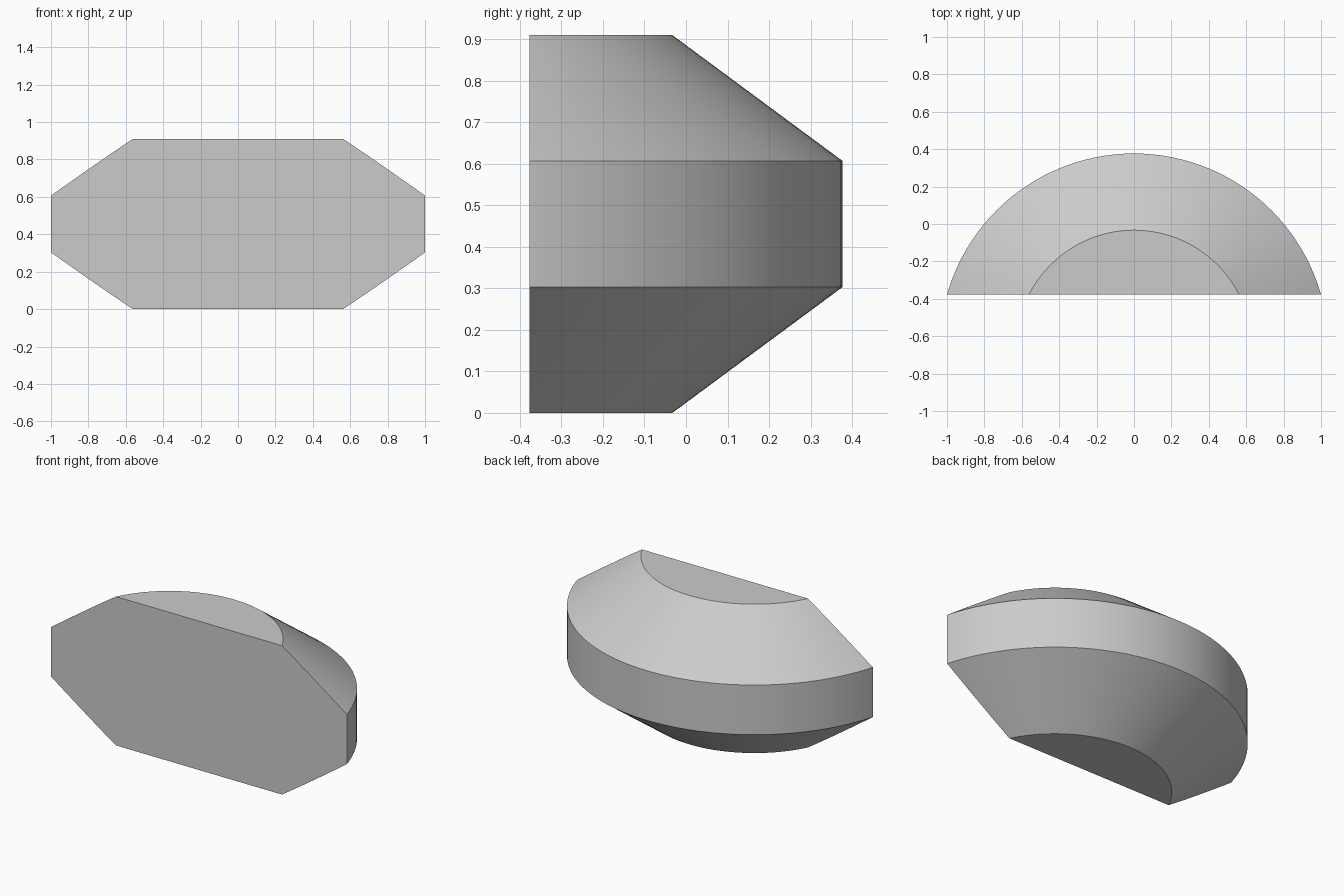
import bpy
import bmesh
import math
from mathutils import Matrix, Vector

cube = bpy.data.objects.get("Cube")
if cube:
    bpy.data.objects.remove(cube, do_unlink=True)

FRONT_Y = -0.377    # flat front plane
AXIS_Y = -0.663     # centre of the turned body
R_CAP, R_BAND = 0.63, 1.04
HEIGHT, BAND_LOW, BAND_HIGH = 0.91, 0.303, 0.607
SEGMENTS = 128

# Single grey material
grey = bpy.data.materials.new("plain_grey")
grey.use_nodes = True
colour = (0.6, 0.6, 0.6, 1.0)
grey.diffuse_color = colour
grey.node_tree.nodes["Principled BSDF"].inputs["Base Color"].default_value = colour

# Turned body: cone, straight band, cone
bm = bmesh.new()
profile = [(0, 0), (R_CAP, 0), (R_BAND, BAND_LOW),
           (R_BAND, BAND_HIGH), (R_CAP, HEIGHT), (0, HEIGHT)]
verts = [bm.verts.new((0, AXIS_Y + r, z)) for r, z in profile]
edges = [bm.edges.new(pair) for pair in zip(verts, verts[1:])]
bmesh.ops.spin(bm, geom=verts + edges, cent=(0, AXIS_Y, 0), axis=(0, 0, 1),
               angle=math.tau, steps=SEGMENTS, use_duplicate=False)
bmesh.ops.remove_doubles(bm, verts=bm.verts, dist=1e-4)

# Slice off the front and close it with one flat face
bmesh.ops.bisect_plane(bm, geom=bm.verts[:] + bm.edges[:] + bm.faces[:],
                       plane_co=(0, FRONT_Y, 0), plane_no=(0, -1, 0),
                       clear_outer=True)
rim = [e for e in bm.edges if e.is_boundary]
bmesh.ops.contextual_create(bm, geom=rim)

# Merge the flat caps into single faces
bmesh.ops.dissolve_limit(bm, angle_limit=math.radians(0.5),
                         verts=bm.verts[:], edges=bm.edges[:])
bmesh.ops.recalc_face_normals(bm, faces=bm.faces)

mesh = bpy.data.meshes.new("half_drum_body")
bm.to_mesh(mesh)
bm.free()
mesh.materials.append(grey)
body = bpy.data.objects.new("half_drum_body", mesh)
bpy.context.collection.objects.link(body)

# Smooth curved sides, crisp rims
bpy.ops.object.select_all(action='DESELECT')
body.select_set(True)
bpy.context.view_layer.objects.active = body
bpy.ops.object.shade_smooth_by_angle(angle=math.radians(30))
